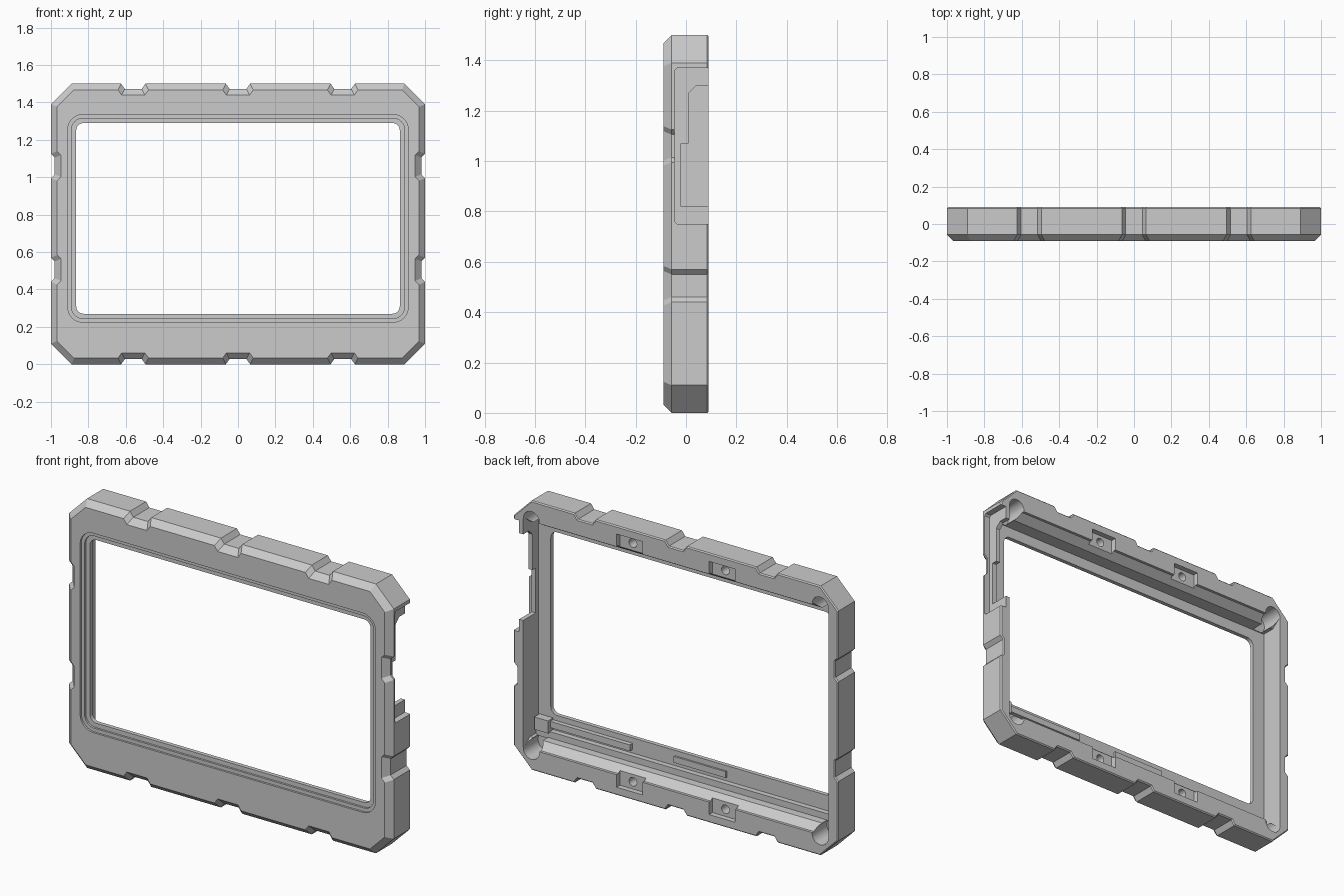
import bpy, bmesh, math
from mathutils import Vector

cube = bpy.data.objects.get("Cube")
if cube:
    bpy.data.objects.remove(cube, do_unlink=True)

grey = bpy.data.materials.new("matte_grey")
grey.use_nodes = True
colour = (0.6, 0.6, 0.6, 1)
grey.diffuse_color = colour
grey.node_tree.nodes["Principled BSDF"].inputs["Base Color"].default_value = colour
W, H, BACK = 1.0, 1.5, 0.09


def loft(name, layers):
    """Skin a stack of equal-length rings and cap both ends."""
    bm = bmesh.new()
    rings = [[bm.verts.new(p) for p in ring] for ring in layers]
    for a, b in zip(rings, rings[1:]):
        for i in range(len(a)):
            j = (i + 1) % len(a)
            bm.faces.new((a[i], a[j], b[j], b[i]))
    bm.faces.new(rings[0])
    bm.faces.new(rings[-1])
    bmesh.ops.recalc_face_normals(bm, faces=bm.faces)
    mesh = bpy.data.meshes.new(name)
    bm.to_mesh(mesh)
    bm.free()
    mesh.materials.append(grey)
    ob = bpy.data.objects.new(name, mesh)
    bpy.context.collection.objects.link(ob)
    return ob


def at_y(y, pts):
    return [(p[0], y, p[1]) for p in pts]


def rounded(x, z0, z1, r, n=8):
    """Rounded rectangle, symmetric about x = 0."""
    pts = []
    corners = ((x - r, z1 - r), (r - x, z1 - r), (r - x, z0 + r), (x - r, z0 + r))
    for k, (cx, cz) in enumerate(corners):
        for i in range(n + 1):
            a = math.pi / 2 * (k + i / n)
            pts.append((cx + r * math.cos(a), cz + r * math.sin(a)))
    return pts


def prism(name, pts, y0, y1):
    return loft(name, [at_y(y0, pts), at_y(y1, pts)])


def box(name, x0, x1, y0, y1, z0, z1):
    return prism(name, [(x0, z0), (x1, z0), (x1, z1), (x0, z1)], y0, y1)


def disc(x, z, r, n=24):
    return [(x + r * math.cos(math.tau * i / n), z + r * math.sin(math.tau * i / n))
            for i in range(n)]


def inset(pts, d):
    """Mitred inward offset of a counter-clockwise outline."""
    out = []
    for i, p in enumerate(pts):
        a = (p - pts[i - 1]).normalized()
        b = (pts[(i + 1) % len(pts)] - p).normalized()
        na, nb = Vector((-a.y, a.x)), Vector((-b.y, b.x))
        out.append(p + (na + nb) * d / (1 + na.dot(nb)))
    return out


def edge(start, end, spots, depth):
    """Straight side with shallow tapered notches at the given distances."""
    a, b = Vector(start), Vector(end)
    d = (b - a).normalized()
    n = Vector((-d.y, d.x))
    pts = [a]
    for s in spots:
        for off, k in ((-0.065, 0), (-0.045, 1), (0.045, 1), (0.065, 0)):
            pts.append(a + d * (s + off) + n * depth * k)
    return pts + [b]


# Outer shell with chamfered corners and notched sides
C = 0.11
L = W - C
across = [L - 0.56, L, L + 0.56]
low, high = 0.505 - C, 1.06 - C
side = H - 2 * C
outline = (edge((-L, 0), (L, 0), across, 0.028)
           + edge((W, C), (W, H - C), [low, high], 0.02)
           + edge((L, H), (-L, H), across, 0.028)
           + edge((-W, H - C), (-W, C), [side - high, side - low], 0.02))
frame = loft("frame", [at_y(-BACK, inset(outline, 0.033)),
                       at_y(-0.057, outline),
                       at_y(BACK - 0.006, outline),
                       at_y(BACK, inset(outline, 0.006))])

# Window opening and its stepped front border
cutters = [
    prism("border_step_cut", rounded(0.91, 0.225, 1.335, 0.08), -0.2, -0.079),
    prism("border_inner_cut", rounded(0.89, 0.245, 1.315, 0.06), -0.2, -0.068),
    prism("window_cut", rounded(0.865, 0.27, 1.29, 0.04), -0.2, 0.2),
]

# Rear pocket with sloped top and bottom walls
cutters.append(loft("rear_pocket_cut", [
    at_y(y, [(-0.94, z), (0.94, z), (0.94, H - z), (-0.94, H - z)])
    for y, z in ((-0.045, 0.15), (0.03, 0.15), (0.075, 0.115), (0.2, 0.115))]))

# Round reliefs in the pocket corners
for x in (-0.89, 0.89):
    for z in (0.11, H - 0.11):
        cutters.append(prism("corner_relief_cut", disc(x, z, 0.05), -0.04, 0.2))

# Screw seats and holes in the top and bottom rims
for x in (-0.285, 0.285):
    for z0, z1, zc in ((0.045, 0.17, 0.085), (H - 0.17, H - 0.045, H - 0.085)):
        cutters.append(box("screw_seat_cut", x - 0.08, x + 0.08, 0.06, 0.2, z0, z1))
        cutters.append(prism("screw_hole_cut", disc(x, zc, 0.024), 0.0, 0.21))

# Access bay on the left side, leaving a thin inner wall with a stepped port
bay = [(-0.045, 0.76), (-0.035, 0.75), (0.2, 0.75), (0.2, 1.37), (-0.035, 1.37), (-0.045, 1.36)]
port = [(-0.02, 0.82), (0.2, 0.82), (0.2, 1.3), (0.04, 1.3), (0.01, 1.27),
        (0.01, 1.07), (-0.02, 1.07)]
for name, shape, x in (("side_bay_cut", bay, 0.965), ("side_port_cut", port, 0.9)):
    cutters.append(loft(name, [[(px, y, z) for y, z in shape] for px in (x, 1.2)]))

bpy.context.view_layer.objects.active = frame
for cutter in cutters:
    cutter.hide_render = True
    mod = frame.modifiers.new(cutter.name, "BOOLEAN")
    mod.operation = "DIFFERENCE"
    mod.solver = "EXACT"
    mod.object = cutter
    bpy.ops.object.modifier_apply(modifier=mod.name)
    bpy.data.objects.remove(cutter, do_unlink=True)

# Support rails inside the lower ledge
box("lower_rail", -0.935, 0.935, -0.05, -0.015, 0.145, 0.185)
box("long_ridge", 0.36, 0.85, -0.05, -0.02, 0.205, 0.24)
box("short_ridge", -0.22, 0.1, -0.05, -0.035, 0.205, 0.24)
box("rail_end_block", 0.85, 0.935, -0.05, 0.0, 0.18, 0.25)

# Smooth the rounded corners and keep the edges sharp
bpy.ops.object.select_all(action="DESELECT")
frame.select_set(True)
bpy.context.view_layer.objects.active = frame
bpy.ops.object.shade_smooth_by_angle(angle=math.radians(30))
